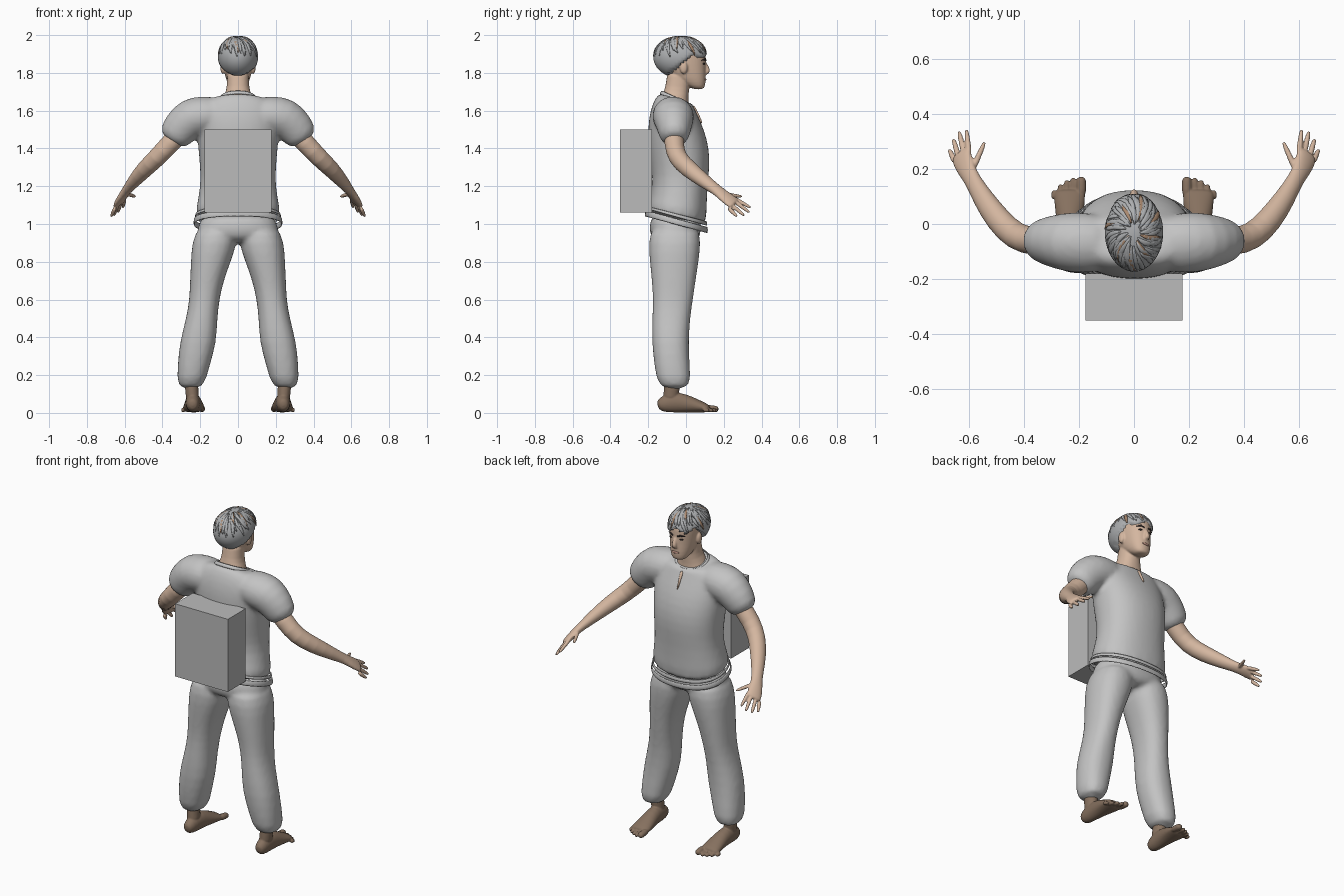
import bpy, bmesh, math, random
from mathutils import Vector, Matrix

if "Cube" in bpy.data.objects:
    bpy.data.objects.remove(bpy.data.objects["Cube"])
random.seed(4)
SEG = 20


def material(name, rgb):
    m = bpy.data.materials.new(name)
    m.use_nodes = True
    m.diffuse_color = (*rgb, 1)
    m.node_tree.nodes["Principled BSDF"].inputs["Base Color"].default_value = (*rgb, 1)
    return m


CLOTH = material("grey cloth", (.55, .55, .55))
PACK = material("pack grey", (.5, .5, .5))
SKIN = material("tan skin", (.66, .47, .35))
FOOT = material("brown foot skin", (.24, .165, .115))
HAIR = material("grey hair", (.42, .43, .44))
STREAK = material("brown streak", (.4, .25, .16))
DARK = material("dark brow", (.04, .03, .03))
LIP = material("lip", (.45, .25, .2))


def level_ring(x, z, rx, back, front, slope=0):
    """Rounded horizontal section; slope lifts the back and drops the front."""
    pts = []
    for i in range(SEG):
        a = math.tau * i / SEG
        c, s = [math.copysign(abs(f(a)) ** .88, f(a)) for f in (math.cos, math.sin)]
        pts.append(Vector((x + rx * c, (back + front + (front - back) * s) / 2, z - slope * s)))
    return pts


def loft(bm, rings, cap=True):
    loops = [[bm.verts.new(p) for p in r] for r in rings]
    n = len(loops[0])
    for a, b in zip(loops, loops[1:]):
        for i in range(n):
            j = (i + 1) % n
            bm.faces.new((a[i], a[j], b[j], b[i]))
    if cap:
        bm.faces.new(loops[0][::-1])
        bm.faces.new(loops[-1])


def tube(bm, path, side=(1, 0, 0), sign=1, seg=12):
    """Loft ellipses along a path of (x, y, z, half width, half thickness)."""
    pts = [Vector((sign * p[0], p[1], p[2])) for p in path]
    side = Vector((sign * side[0], side[1], side[2]))
    rings = []
    for i, (p, c) in enumerate(zip(path, pts)):
        t = (pts[min(i + 1, len(pts) - 1)] - pts[max(i - 1, 0)]).normalized()
        u = (side - t * side.dot(t)).normalized()
        v = t.cross(u)
        rings.append([c + u * p[3] * math.cos(math.tau * k / seg)
                      + v * p[4] * math.sin(math.tau * k / seg) for k in range(seg)])
    loft(bm, rings)


def ellipsoid(bm, centre, radii, seg=16):
    m = Matrix.Translation(centre) @ Matrix.Diagonal((*radii, 1))
    return bmesh.ops.create_uvsphere(bm, u_segments=seg, v_segments=seg // 2 + 2,
                                     radius=1, matrix=m)["verts"]


def finish(name, bm, mat, voxel=0, relax=0, subdivide=0, thickness=0, smooth=True):
    bmesh.ops.recalc_face_normals(bm, faces=bm.faces)
    for f in bm.faces:
        f.smooth = smooth
    me = bpy.data.meshes.new(name)
    bm.to_mesh(me)
    bm.free()
    me.materials.append(mat)
    ob = bpy.data.objects.new(name, me)
    bpy.context.collection.objects.link(ob)
    if thickness:
        ob.modifiers.new("thickness", "SOLIDIFY").thickness = thickness
    if subdivide:
        ob.modifiers.new("round", "SUBSURF").levels = subdivide
        ob.modifiers["round"].render_levels = subdivide
    if voxel:
        r = ob.modifiers.new("fuse", "REMESH")
        r.mode, r.voxel_size, r.use_smooth_shade = "VOXEL", voxel, True
    if relax:
        s = ob.modifiers.new("relax", "SMOOTH")
        s.factor, s.iterations = .5, relax
    return ob


# Shirt: torso fused with two short sleeves
bm = bmesh.new()
loft(bm, [level_ring(0, *r) for r in (
    (1.01, .232, -.215, .11, .045), (1.08, .225, -.205, .11, .02), (1.2, .2, -.175, .115),
    (1.3, .203, -.185, .127), (1.4, .213, -.2, .125), (1.5, .22, -.203, .098),
    (1.58, .225, -.195, .06), (1.635, .2, -.175, .04, .01), (1.665, .15, -.15, .03, .02),
    (1.665, .095, -.13, .025, .03))])
for s in (1, -1):
    tube(bm, [(.08, -.07, 1.585, .09, .1), (.17, -.07, 1.575, .105, .112),
              (.25, -.065, 1.565, .112, .11), (.31, -.062, 1.505, .1, .09),
              (.36, -.06, 1.43, .08, .072)], (0, 0, 1), s, SEG)
finish("shirt", bm, CLOTH, .012, 5, 1)

# Hem and collar bands
for name, rings in (
        ("upper_hem", ((1.035, .232, -.212, .116, .045), (1.055, .229, -.208, .114, .04))),
        ("lower_hem", ((.995, .24, -.222, .118, .045), (1.03, .237, -.217, .118, .045))),
        ("collar", ((1.655, .108, -.143, .038, .034), (1.675, .092, -.13, .027, .034)))):
    bm = bmesh.new()
    loft(bm, [level_ring(0, *r) for r in rings], cap=False)
    finish(name, bm, CLOTH, subdivide=1, thickness=.007)

# Open slit below the collar
bm = bmesh.new()
tube(bm, [(0, .036, 1.63, .012, .008), (0, .06, 1.58, .007, .008), (0, .085, 1.53, .003, .007)])
finish("neck_slit", bm, SKIN, subdivide=1)

# Trousers: pelvis fused with two flared legs
bm = bmesh.new()
loft(bm, [level_ring(0, *r) for r in (
    (1.06, .19, -.185, .08), (.99, .212, -.195, .08), (.94, .225, -.195, .08),
    (.895, .16, -.15, .05))])
for s in (1, -1):
    loft(bm, [level_ring(s * r[0], *r[1:]) for r in (
        (.11, 1, .1, -.185, .07), (.124, .9, .122, -.2, .08), (.144, .8, .106, -.193, .068),
        (.165, .7, .09, -.182, .052), (.178, .6, .08, -.175, .038), (.192, .5, .083, -.18, .022),
        (.212, .37, .099, -.182, .015), (.235, .25, .085, -.168, .02),
        (.255, .115, .073, -.148, .032))])
finish("trousers", bm, CLOTH, .012, 4, 1)

# Bare arms with spread fingers
for s, label in ((1, "left"), (-1, "right")):
    bm = bmesh.new()
    across = (.7, -.2, -.6)
    tube(bm, [(.27, -.06, 1.52, .055, .055), (.36, -.065, 1.425, .054, .054),
              (.43, -.05, 1.35, .051, .05), (.495, .015, 1.29, .049, .046),
              (.55, .095, 1.228, .04, .036), (.59, .165, 1.178, .031, .024),
              (.61, .2, 1.15, .04, .021), (.628, .245, 1.115, .046, .018),
              (.632, .262, 1.105, .04, .012)], across, s, 16)
    for root, tip in (((.598, .245, 1.142), (.61, .345, 1.085)),
                      ((.617, .25, 1.125), (.636, .338, 1.06)),
                      ((.637, .24, 1.103), (.657, .31, 1.043)),
                      ((.65, .222, 1.087), (.672, .272, 1.038)),
                      ((.59, .19, 1.16), (.542, .3, 1.145))):
        a, b = Vector(root), Vector(tip)
        steps = ((0, .012), (.5, .011), (.9, .009), (1, .004))
        tube(bm, [(*a.lerp(b, k), r, r) for k, r in steps], across, s)
    finish(label + "_arm", bm, SKIN, .0045, 4, 1)

    # Bare foot with ankle and five toes
    bm = bmesh.new()
    tube(bm, [(.24, -.152, .04, .02, .022), (.24, -.125, .046, .037, .044),
              (.238, -.06, .058, .041, .057), (.236, 0, .05, .046, .049),
              (.234, .06, .036, .055, .035), (.234, .105, .026, .059, .025),
              (.234, .125, .02, .052, .016)], (1, 0, 0), s, 16)
    tube(bm, [(.238, -.085, .05, .038, .045), (.245, -.075, .12, .036, .042),
              (.25, -.07, .22, .038, .045)], (1, 0, 0), s)
    for i in range(5):
        x, r = .192 + .023 * i + (.006 if i else 0), (.012 if i else .019)
        end = .172 - .003 * i * i
        tube(bm, [(x, .09, r + .008, r, r), (x, end - .02, r + .002, r, r),
                  (x, end - .006, r, r * .9, r * .85), (x, end, r, r * .4, r * .4)], (1, 0, 0), s)
    finish(label + "_foot", bm, FOOT, .0045, 3, 1)

# Head, neck, nose and ears
bm = bmesh.new()
loft(bm, [level_ring(0, *r) for r in (
    (1.712, .03, .045, .092), (1.73, .05, .0, .102), (1.77, .066, -.06, .106),
    (1.82, .076, -.11, .105), (1.87, .081, -.14, .108), (1.92, .082, -.145, .105),
    (1.96, .07, -.12, .08), (1.985, .04, -.07, .03))])
loft(bm, [level_ring(0, *r) for r in (
    (1.6, .095, -.12, .02), (1.66, .085, -.125, .012, .02), (1.7, .063, -.115, .015, .01),
    (1.75, .058, -.105, .02), (1.82, .06, -.1, .02))])
tube(bm, [(0, .1, 1.857, .009, .008), (0, .11, 1.83, .011, .012),
          (0, .118, 1.808, .017, .014), (0, .103, 1.792, .015, .008)])
for s in (1, -1):
    ellipsoid(bm, (s * .08, -.012, 1.828), (.014, .022, .034))
finish("head", bm, SKIN, .005, 4, 1)

# Eyes, brows and mouth
for s, label in ((1, "left"), (-1, "right")):
    bm = bmesh.new()
    ellipsoid(bm, (s * .032, .093, 1.848), (.014, .009, .005))
    finish(label + "_eye", bm, DARK)
    bm = bmesh.new()
    tube(bm, [(.014, .106, 1.866, .004, .003), (.034, .1, 1.872, .005, .004),
              (.056, .083, 1.866, .002, .002)], (0, 0, 1), s)
    finish(label + "_brow", bm, DARK)
bm = bmesh.new()
ellipsoid(bm, (0, .1, 1.765), (.023, .008, .008))
finish("mouth", bm, LIP)

# Hair cap: everything below the hairline is tucked into the head
centre, radii = Vector((0, -.03, 1.884)), Vector((.106, .143, .112))
bm = bmesh.new()


def hairline(x, y):
    k = min(max((y + .05) / .09, 0), 1)
    back = min(max((-.05 - y) / .05, 0), 1)
    return 1.83 + .06 * k - .055 * back + .01 * math.sin(55 * x + 20 * y)


for v in ellipsoid(bm, centre, radii, 48):
    if v.co.z < hairline(v.co.x, v.co.y):
        v.co.x *= .6
        v.co.y = centre.y + (v.co.y - centre.y) * .6
finish("hair", bm, HAIR)

# Swept locks lying on the cap
locks = {HAIR: bmesh.new(), STREAK: bmesh.new()}
for i in range(70):
    phi = math.tau * i / 70 + random.uniform(-.05, .05)
    start, length, sweep = random.uniform(.15, .7), random.uniform(.6, 1), random.uniform(.1, .5)
    path = []
    for k in range(6):
        t = k / 5
        th, ph = start + length * t, phi + sweep * t
        d = Vector((math.sin(th) * math.cos(ph), math.sin(th) * math.sin(ph), math.cos(th)))
        p = centre + Vector(a * b for a, b in zip(d, radii)) * 1.005
        w = .3 + math.sin(math.pi * t)
        if p.z > hairline(p.x, p.y) - .015:
            path.append((*p, .008 * w, .003 * w))
    if len(path) > 2:
        normal = Vector(path[1][:3]) - centre
        run = Vector(path[-1][:3]) - Vector(path[0][:3])
        tube(locks[STREAK if i % 9 == 4 else HAIR], path, run.cross(normal), seg=6)
for mat, bm in locks.items():
    finish("hair_locks" if mat == HAIR else "hair_streaks", bm, mat)

# Box-shaped pack on the back
bm = bmesh.new()
bmesh.ops.create_cube(bm, size=1, matrix=Matrix.Translation((0, -.265, 1.28))
                      @ Matrix.Diagonal((.354, .17, .44, 1)))
finish("back_pack", bm, PACK, smooth=False)
